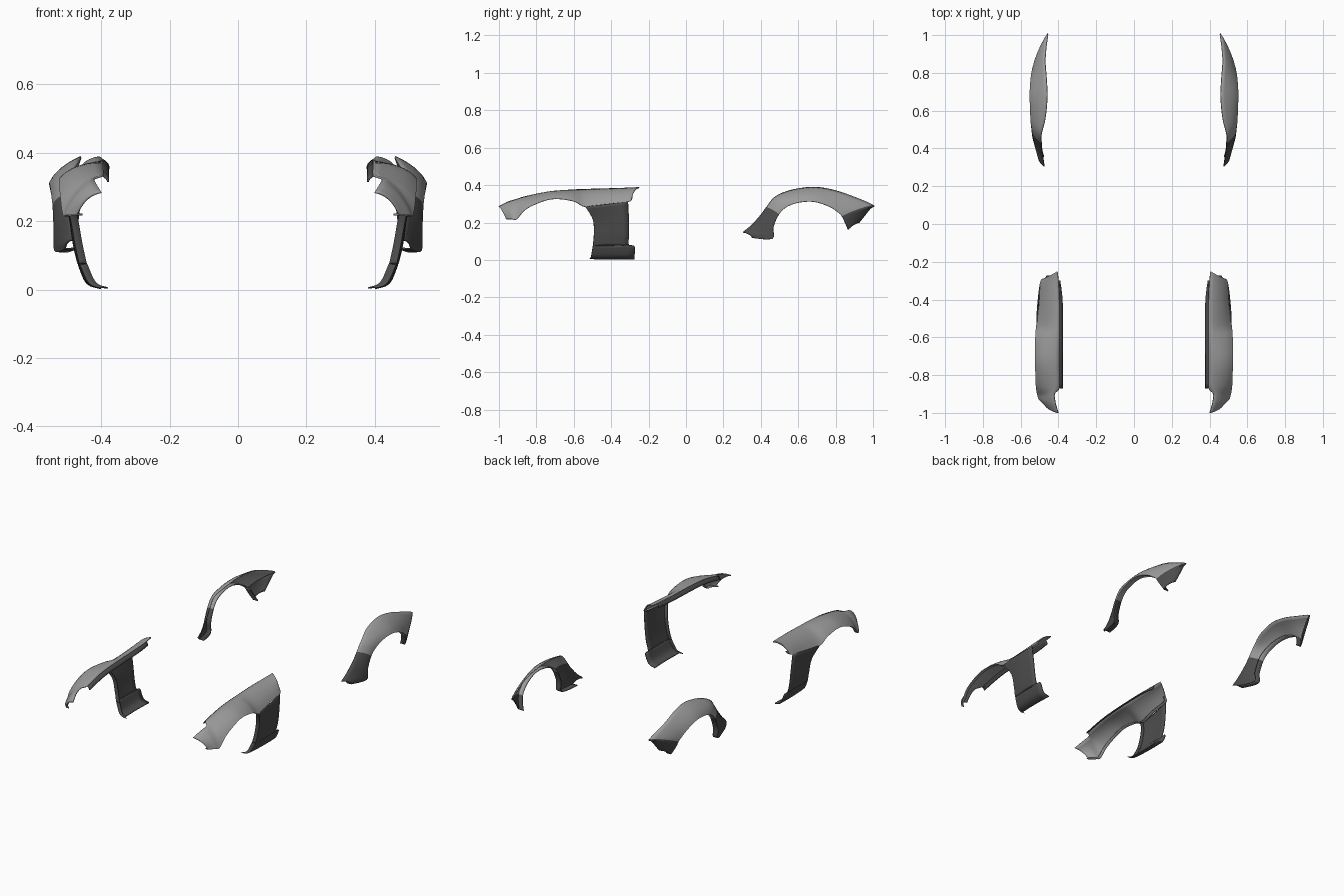
import bpy
import bmesh
from mathutils import Vector

cube = bpy.data.objects.get("Cube")
if cube:
    bpy.data.objects.remove(cube, do_unlink=True)


def material(name, value):
    m = bpy.data.materials.new(name)
    m.use_nodes = True
    colour = (value, value, value, 1)
    m.diffuse_color = colour
    m.node_tree.nodes["Principled BSDF"].inputs["Base Color"].default_value = colour
    return m


LIGHT = material("light_grey", 0.33)
DARK = material("dark_grey", 0.075)
STEPS, ACROSS = 4, 6


def smooth_path(points):
    """Spline through the points with STEPS pieces per segment."""
    p = [Vector(q) for q in points]
    out = []
    for i in range(len(p) - 1):
        b, c = p[i], p[i + 1]
        a, d = p[max(i - 1, 0)], p[min(i + 2, len(p) - 1)]
        for s in range(STEPS):
            t = s / STEPS
            m0, m1 = (c - a) / 2, (d - b) / 2
            out.append(b * (2*t**3 - 3*t**2 + 1) + m0 * (t**3 - 2*t**2 + t)
                       + c * (3*t**2 - 2*t**3) + m1 * (t**3 - t**2))
    return out + [p[-1]]


def panel(name, edge_a, edge_b, bulge, dark=lambda seg: False, lip=0.0):
    """Curved sheet between two edges, with a return lip on edge_b, on both sides."""
    bm = bmesh.new()
    rows = []
    for a, b in zip(smooth_path(edge_a), smooth_path(edge_b)):
        row = []
        for j in range(ACROSS + 1):
            t = j / ACROSS
            row.append(bm.verts.new(a.lerp(b, t) + Vector(bulge) * 4 * t * (1 - t)))
        if lip:
            row.append(bm.verts.new(b - Vector((lip, 0, 0))))
        rows.append(row)
    for i, (r, s) in enumerate(zip(rows, rows[1:])):
        for j in range(len(r) - 1):
            f = bm.faces.new((r[j], r[j + 1], s[j + 1], s[j]))
            f.material_index = int(dark(i // STEPS))
    bmesh.ops.recalc_face_normals(bm, faces=bm.faces)
    me = bpy.data.meshes.new(name)
    bm.to_mesh(me)
    bm.free()
    me.materials.append(LIGHT)
    me.materials.append(DARK)
    ob = bpy.data.objects.new(name, me)
    bpy.context.collection.objects.link(ob)
    solid = ob.modifiers.new("thickness", "SOLIDIFY")
    solid.thickness, solid.offset = 0.006, 0
    mirror = ob.modifiers.new("both_sides", "MIRROR")
    mirror.use_mirror_merge = False
    bpy.ops.object.select_all(action="DESELECT")
    ob.select_set(True)
    bpy.context.view_layer.objects.active = ob
    bpy.ops.object.shade_smooth_by_angle()
    return ob


# Front fender: bonnet edge to wheel arch edge, nose to rear tip
bonnet_edge = [(.40, -1, .285), (.415, -.95, .31), (.42, -.9, .325), (.395, -.87, .335),
               (.395, -.78, .355), (.395, -.7, .367), (.395, -.6, .374), (.395, -.53, .377),
               (.395, -.42, .38), (.40, -.3, .384), (.405, -.25, .387)]
arch_edge = [(.47, -.96, .22), (.50, -.93, .22), (.51, -.905, .22), (.517, -.86, .27),
             (.52, -.78, .31), (.52, -.7, .328), (.52, -.6, .315), (.515, -.535, .285),
             (.50, -.42, .30), (.495, -.31, .312), (.475, -.29, .33)]
panel("front_fender", bonnet_edge, arch_edge, (.007, -.004, .012), lip=.015)

# Panel between the front wheel and the door
door_edge = [(.495, -.31, .312), (.487, -.305, .215), (.478, -.305, .135), (.465, -.305, .08),
             (.463, -.275, .073), (.44, -.275, .02), (.40, -.275, .005)]
wheel_edge = [(.515, -.535, .285), (.49, -.495, .215), (.475, -.49, .135), (.463, -.495, .08),
              (.46, -.496, .073), (.435, -.505, .02), (.40, -.512, .005)]
panel("fender_lower_panel", door_edge, wheel_edge, (.004, 0, 0), lambda seg: True, lip=.02)

# Mounting flange under the bonnet edge
flange_top = [(.395, -.87, .333), (.395, -.7, .365), (.395, -.42, .378), (.40, -.3, .38)]
flange_low = [(.38, -.87, .315), (.38, -.7, .347), (.38, -.42, .36), (.395, -.3, .36)]
panel("fender_flange", flange_top, flange_low, (-.004, 0, 0), lambda seg: True)

# Rear arch flare, dark at both lower ends
flare_top = [(.475, .305, .147), (.482, .35, .185), (.488, .4, .24), (.49, .43, .28),
             (.49, .475, .335), (.47, .555, .37), (.459, .67, .388), (.463, .77, .377),
             (.47, .875, .345), (.457, 1, .293), (.459, .985, .275), (.468, .925, .2)]
flare_arch = [(.505, .355, .12), (.535, .46, .115), (.537, .465, .175), (.54, .495, .245),
              (.545, .54, .287), (.548, .61, .31), (.55, .69, .312), (.545, .77, .285),
              (.537, .822, .25), (.533, .835, .235), (.525, .85, .205), (.505, .868, .163)]
panel("rear_arch_flare", flare_top, flare_arch, (.008, 0, .006),
      lambda seg: seg < 3 or seg > 8, lip=.03)
